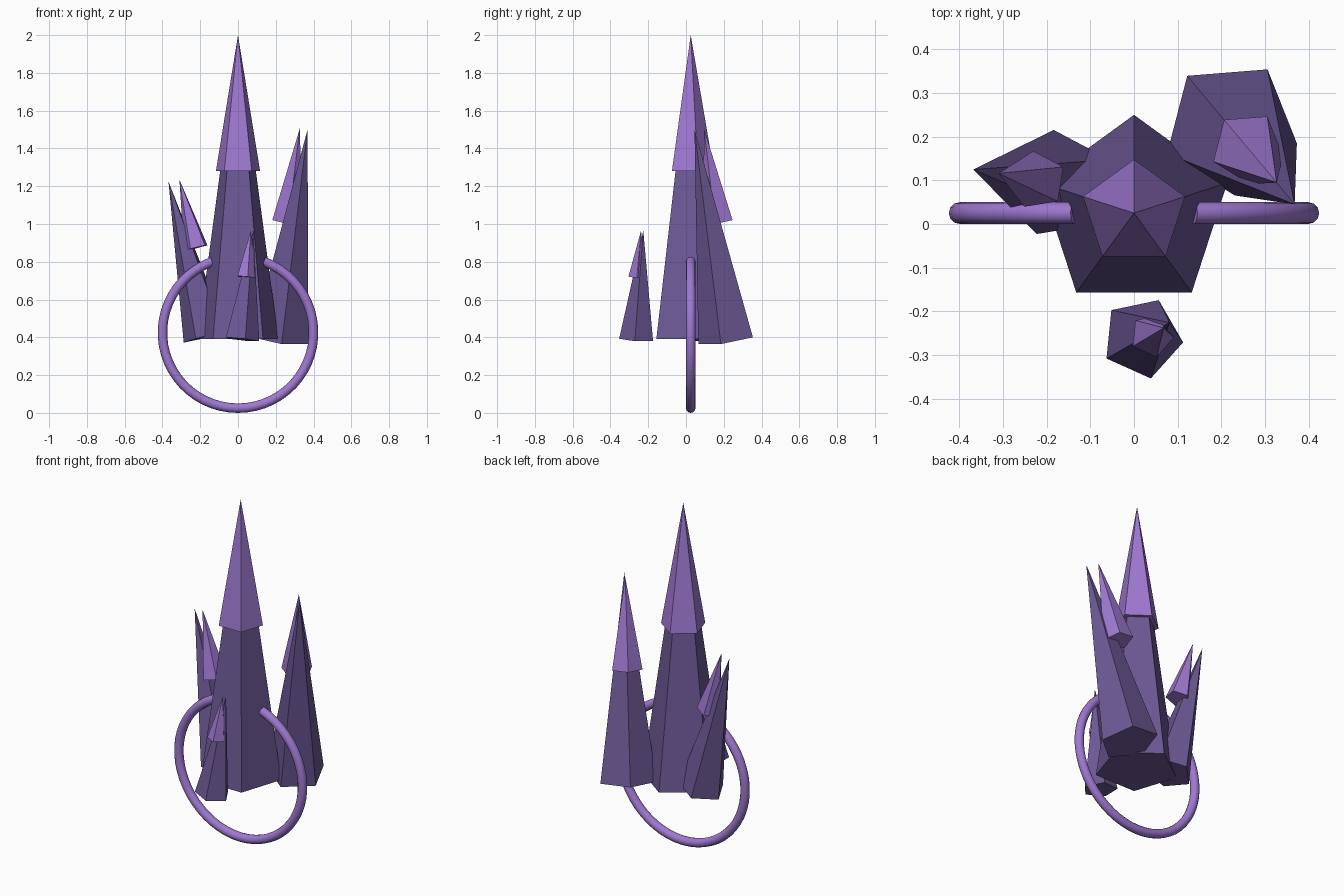
import bpy, bmesh, math
from mathutils import Vector

if "Cube" in bpy.data.objects:
    bpy.data.objects.remove(bpy.data.objects["Cube"])


def material(name, rgb):
    m = bpy.data.materials.new(name)
    m.diffuse_color = (*rgb, 1)
    m.use_nodes = True
    m.node_tree.nodes["Principled BSDF"].inputs["Base Color"].default_value = m.diffuse_color
    return m


dark = material("deep purple", (0.150, 0.098, 0.300))
light = material("light violet", (0.345, 0.190, 0.640))


def add_object(name, bm, mat):
    bmesh.ops.recalc_face_normals(bm, faces=bm.faces)
    me = bpy.data.meshes.new(name)
    bm.to_mesh(me)
    bm.free()
    me.materials.append(mat)
    ob = bpy.data.objects.new(name, me)
    bpy.context.collection.objects.link(ob)
    return ob


def spike(name, base, tip, radius, turn, mat):
    """Five-sided closed cone whose base is square to its axis."""
    base, tip = Vector(base), Vector(tip)
    q = Vector((0, 0, 1)).rotation_difference(tip - base)
    bm = bmesh.new()
    ring = []
    for i in range(5):
        a = math.radians(turn + 72 * i)
        ring.append(bm.verts.new(base + q @ Vector((math.cos(a), math.sin(a), 0)) * radius))
    top = bm.verts.new(tip)
    bm.faces.new(ring)
    for i in range(5):
        bm.faces.new((ring[i], ring[(i + 1) % 5], top))
    return add_object(name, bm, mat)


# Crystals: name, turn, then base / tip / radius of the body and of the bright tip
crystals = [
    ("main", 90, (0, .025, .39), (0, .025, 1.985), .225,
     (0, .025, 1.28), (0, .025, 2.0), .123),
    ("right", 58, (.2215, .221, .39), (.368, .045, 1.5), .158,
     (.26, .175, 1.015), (.327, .095, 1.505), .085),
    ("left", 98.6, (-.166, .09, .403), (-.368, .125, 1.225), .127,
     (-.221, .10, .874), (-.31, .116, 1.235), .068),
    ("front", 66, (.0186, -.261, .389), (.081, -.226, .965), .095,
     (.041, -.255, .719), (.068, -.238, .965), .051),
]
for name, turn, b1, t1, r1, b2, t2, r2 in crystals:
    spike(name + "_crystal", b1, t1, r1, turn, dark)
    spike(name + "_crystal_tip", b2, t2, r2, turn, light)

# Open ring around the crystals, with a gap at the top
R, r, seg, sides = 0.4, 0.025, 48, 12
bm = bmesh.new()
loops = []
for i in range(seg + 1):
    a = math.radians(20 + 320 * i / seg)
    d = Vector((math.sin(a), 0, math.cos(a)))
    c = Vector((0, .025, .425))
    loop = []
    for j in range(sides):
        b = 2 * math.pi * j / sides
        loop.append(bm.verts.new(c + d * (R + r * math.cos(b)) + Vector((0, r * math.sin(b), 0))))
    loops.append(loop)
for p, n in zip(loops, loops[1:]):
    for j in range(sides):
        k = (j + 1) % sides
        bm.faces.new((p[j], p[k], n[k], n[j]))
bm.faces.new(loops[0])
bm.faces.new(loops[-1])
ring = add_object("open_ring", bm, light)
bpy.context.view_layer.objects.active = ring
ring.select_set(True)
bpy.ops.object.shade_smooth_by_angle(angle=math.radians(40))
